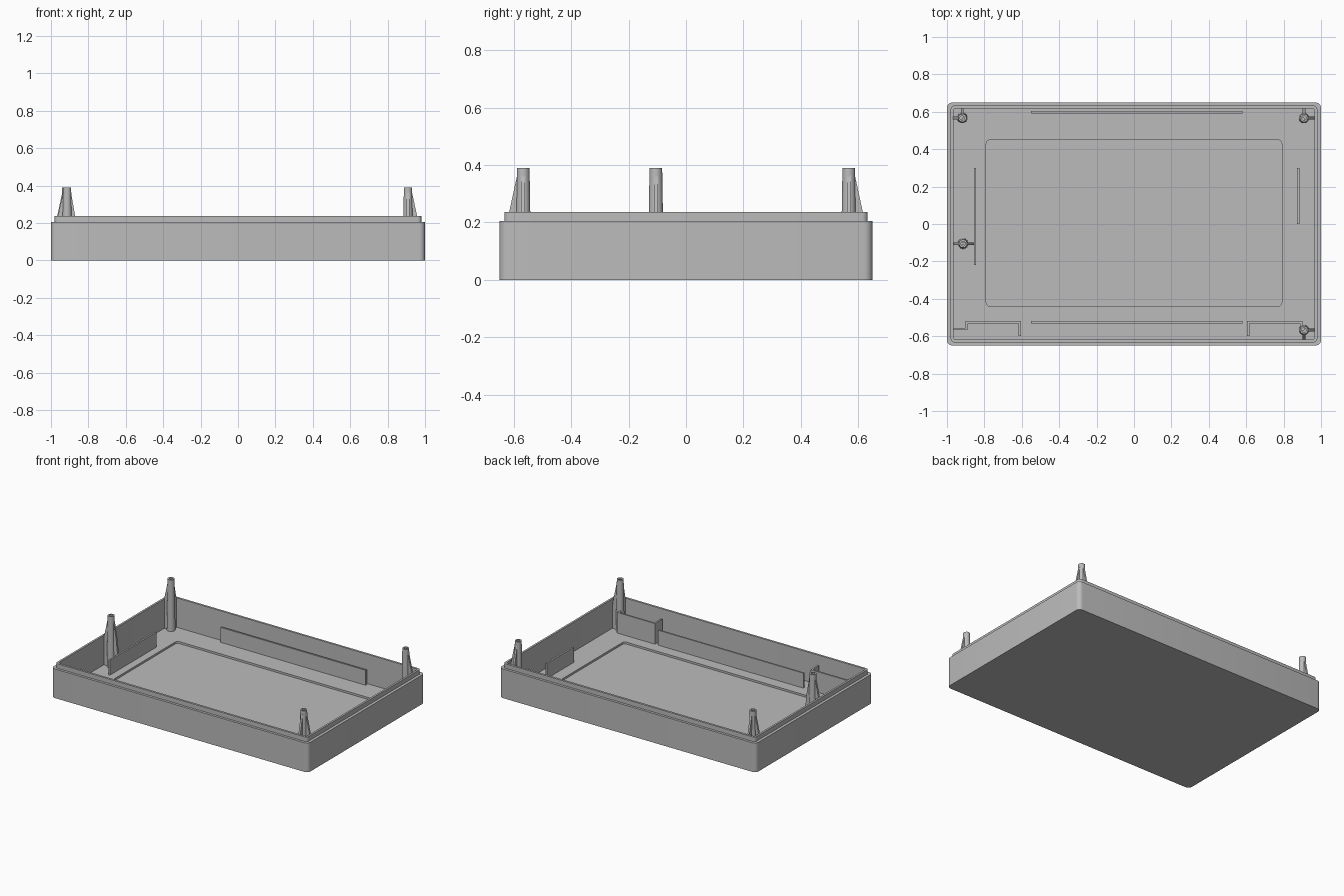
import bpy, bmesh
from math import sin, cos, pi, radians

cube = bpy.data.objects.get("Cube")
if cube:
    bpy.data.objects.remove(cube, do_unlink=True)

grey = bpy.data.materials.new("grey plastic")
grey.use_nodes = True
COLOUR = (0.5, 0.5, 0.5, 1)
grey.diffuse_color = COLOUR
grey.node_tree.nodes["Principled BSDF"].inputs["Base Color"].default_value = COLOUR

FLOOR, LEDGE, RIM, POST_TOP = 0.03, 0.205, 0.237, 0.39
IN_X, IN_Y = 0.966, 0.618


def finish(name, bm, smooth=False):
    bmesh.ops.recalc_face_normals(bm, faces=bm.faces)
    mesh = bpy.data.meshes.new(name)
    bm.to_mesh(mesh)
    bm.free()
    mesh.materials.append(grey)
    obj = bpy.data.objects.new(name, mesh)
    bpy.context.collection.objects.link(obj)
    if smooth:
        bpy.ops.object.select_all(action='DESELECT')
        obj.select_set(True)
        bpy.context.view_layer.objects.active = obj
        bpy.ops.object.shade_smooth_by_angle(angle=radians(30))
    return obj


def rounded_ring(hx, hy, r, z, steps=6, cx=0, cy=0):
    """Outline of a rounded rectangle; with hx = hy = r it is a circle."""
    ring = []
    for corner, (sx, sy) in enumerate([(1, 1), (-1, 1), (-1, -1), (1, -1)]):
        for i in range(steps + 1):
            a = (corner + i / steps) * pi / 2
            ring.append((cx + sx * (hx - r) + r * cos(a),
                         cy + sy * (hy - r) + r * sin(a), z))
    return ring


def loft(name, rings):
    """Join successive outlines and close both ends."""
    bm = bmesh.new()
    loops = [[bm.verts.new(p) for p in ring] for ring in rings]
    n = len(loops[0])
    for a, b in zip(loops, loops[1:]):
        for i in range(n):
            j = (i + 1) % n
            bm.faces.new((a[i], a[j], b[j], b[i]))
    bm.faces.new(loops[0])
    bm.faces.new(loops[-1])
    bmesh.ops.remove_doubles(bm, verts=bm.verts, dist=1e-5)
    return finish(name, bm, smooth=True)


def plate(name, x0, x1, y0, y1, z1):
    bm = bmesh.new()
    bmesh.ops.create_cube(bm, size=1)
    z0 = FLOOR - 0.005
    for v in bm.verts:
        v.co = (x1 if v.co.x > 0 else x0, y1 if v.co.y > 0 else y0,
                z1 if v.co.z > 0 else z0)
    return finish(name, bm)


def gusset(name, x, y, dx, dy, reach, t=0.007):
    """Tapered fin running from a post in the direction dx, dy."""
    profile = [(0, FLOOR - 0.005), (reach, FLOOR - 0.005), (reach, 0.1),
               (0.75 * reach, RIM), (0.02, 0.37), (0, 0.37)]
    bm = bmesh.new()
    face = bm.faces.new([bm.verts.new((x + dx * d - dy * t, y + dy * d + dx * t, z))
                         for d, z in profile])
    side = bmesh.ops.extrude_face_region(bm, geom=[face])
    verts = [g for g in side["geom"] if isinstance(g, bmesh.types.BMVert)]
    bmesh.ops.translate(bm, verts=verts, vec=(2 * dy * t, -2 * dx * t, 0))
    return finish(name, bm)


# Tray: outer wall, stepped lip, inner wall, floor and shallow recess
loft("tray", [
    rounded_ring(1, 0.65, 0.03, 0),
    rounded_ring(1, 0.65, 0.03, LEDGE),
    rounded_ring(0.98, 0.633, 0.02, LEDGE),
    rounded_ring(0.98, 0.633, 0.02, RIM),
    rounded_ring(IN_X, IN_Y, 0.012, RIM),
    rounded_ring(IN_X, IN_Y, 0.012, FLOOR),
    rounded_ring(0.79, 0.445, 0.02, FLOOR, cy=0.005),
    rounded_ring(0.79, 0.445, 0.02, 0.016, cy=0.005),
])

# Hollow screw posts with fins
posts = {"back_right": (-0.918, 0.567), "back_left": (0.909, 0.567),
         "front_left": (0.909, -0.567), "side": (-0.914, -0.105)}
for label, (x, y) in posts.items():
    loft(label + "_post", [rounded_ring(r, r, r, z, cx=x, cy=y) for r, z in
                           [(0.028, FLOOR - 0.005), (0.022, POST_TOP),
                            (0.012, POST_TOP), (0.012, 0.25)]])
    sx = 1 if x > 0 else -1
    gusset(label + "_wall_fin", x, y, sx, 0, 0.065)
    if label == "side":
        gusset(label + "_inner_fin", x, y, -sx, 0, 0.058)
    else:
        gusset(label + "_end_fin", x, y, 0, 1 if y > 0 else -1, 0.065)

# Upright ribs around the recess
RIB = 0.135
plate("back_rib", -0.55, 0.58, 0.592, 0.604, RIB)
plate("front_rib", -0.55, 0.58, -0.531, -0.519, RIB)
plate("right_rib", -0.856, -0.844, -0.22, 0.3, RIB)
plate("left_rib", 0.872, 0.884, 0, 0.3, RIB)

# Front corner brackets and the row of pads behind each
for label, s in (("left", 1), ("right", -1)):
    def bracket(name, a, b, y0, y1):
        plate(label + name, min(s * a, s * b), max(s * a, s * b), y0, y1, 0.175)
    bracket("_bracket_face", 0.605, 0.9, -0.531, -0.519)
    bracket("_bracket_leg", 0.605, 0.617, -0.6, -0.525)
    bracket("_bracket_end", 0.888, 0.9, -0.565, -0.525)
    if s < 0:
        bracket("_bracket_tie", 0.89, 0.97, -0.565, -0.555)
    for i in range(4):
        x = s * (0.753 + 0.039 * i)
        loft(f"{label}_pad_{i + 1}", [rounded_ring(0.014, 0.014, 0.014, z, 4, x, -0.547)
                                      for z in (FLOOR - 0.003, FLOOR + 0.004)])
